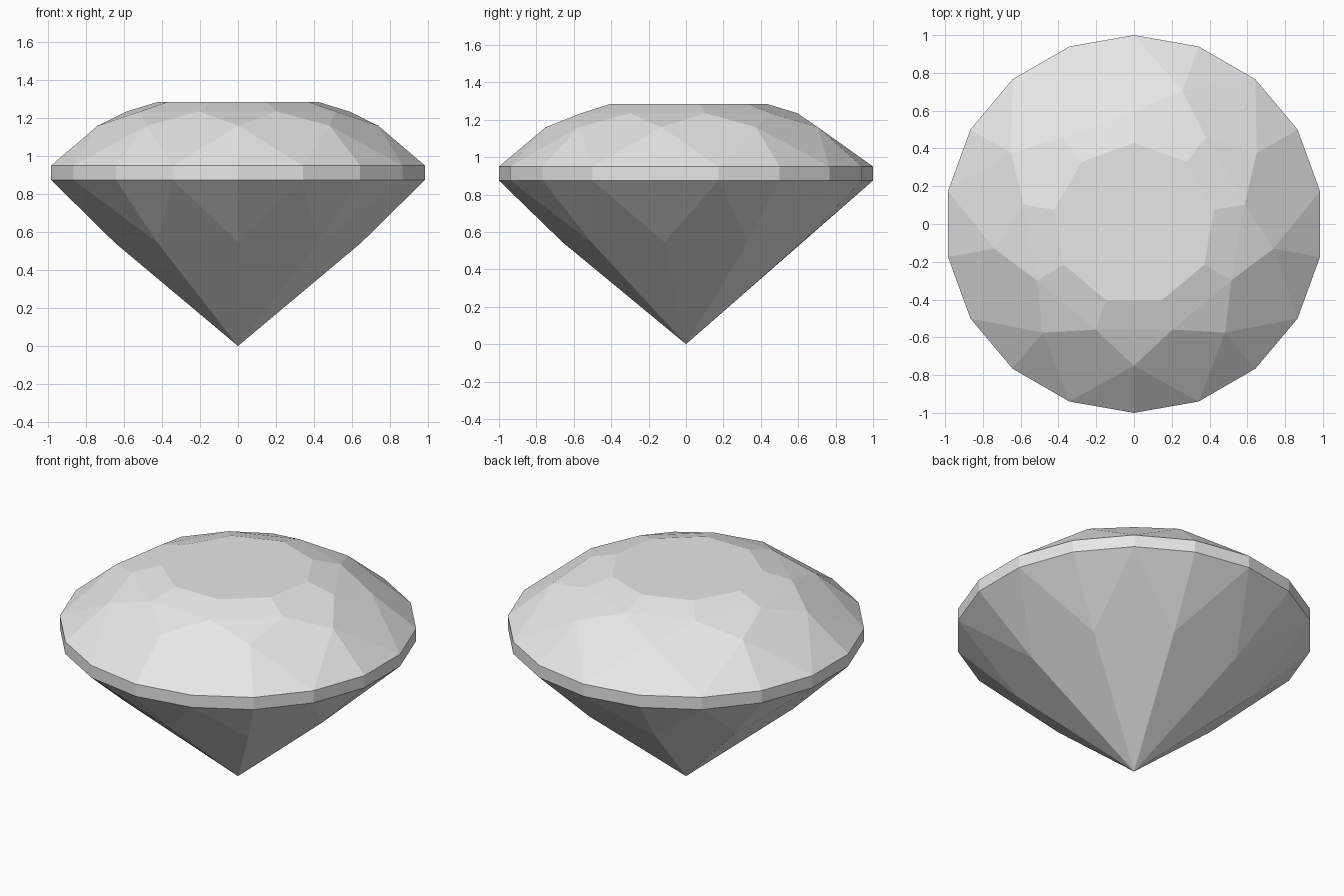
import bpy
import bmesh
from math import cos, sin, radians

if "Cube" in bpy.data.objects:
    bpy.data.objects.remove(bpy.data.objects["Cube"], do_unlink=True)

N = 9               # facet symmetry
STEP = 360 / N

mat = bpy.data.materials.new("pale_grey")
mat.use_nodes = True
grey = (0.8, 0.8, 0.8, 1)
mat.diffuse_color = grey
mat.node_tree.nodes["Principled BSDF"].inputs["Base Color"].default_value = grey

bm = bmesh.new()


def ring(radius, z, start, count=N):
    """Ring of vertices around the z axis, first one at angle start."""
    verts = []
    for i in range(count):
        a = radians(start + 360 / count * i)
        verts.append(bm.verts.new((radius * cos(a), radius * sin(a), z)))
    return verts


# Rings from top to bottom
FRONT = -90
HALF = FRONT + STEP / 2
table = ring(0.43, 1.285, HALF)
star = ring(0.595, 1.235, HALF)
bezel = ring(0.75, 1.16, FRONT)
girdle_top = ring(1.0, 0.95, FRONT, 2 * N)
girdle_low = ring(1.0, 0.875, FRONT, 2 * N)
pavilion = ring(0.66, 0.545, FRONT)
tip = bm.verts.new((0, 0, 0))

# Flat table on top
bm.faces.new(table)

for i in range(N):
    j = (i + 1) % N
    g0, g1, g2 = 2 * i, 2 * i + 1, (2 * i + 2) % (2 * N)
    facets = [
        # Crown: table slope, star, kite and two upper halves
        (table[i - 1], table[i], star[i], star[i - 1]),
        (star[i - 1], star[i], bezel[i]),
        (star[i], bezel[i], girdle_top[g1], bezel[j]),
        (bezel[i], girdle_top[g0], girdle_top[g1]),
        (bezel[j], girdle_top[g1], girdle_top[g2]),
        # Girdle band
        (girdle_top[g0], girdle_top[g1], girdle_low[g1], girdle_low[g0]),
        (girdle_top[g1], girdle_top[g2], girdle_low[g2], girdle_low[g1]),
        # Pavilion: two lower halves and the long main facet
        (girdle_low[g0], girdle_low[g1], pavilion[i]),
        (girdle_low[g1], girdle_low[g2], pavilion[j]),
        (girdle_low[g1], pavilion[j], tip, pavilion[i]),
    ]
    for facet in facets:
        bm.faces.new(facet)

bmesh.ops.recalc_face_normals(bm, faces=bm.faces[:])
mesh = bpy.data.meshes.new("cut_gem")
bm.to_mesh(mesh)
bm.free()
mesh.materials.append(mat)
gem = bpy.data.objects.new("cut_gem", mesh)
bpy.context.collection.objects.link(gem)
